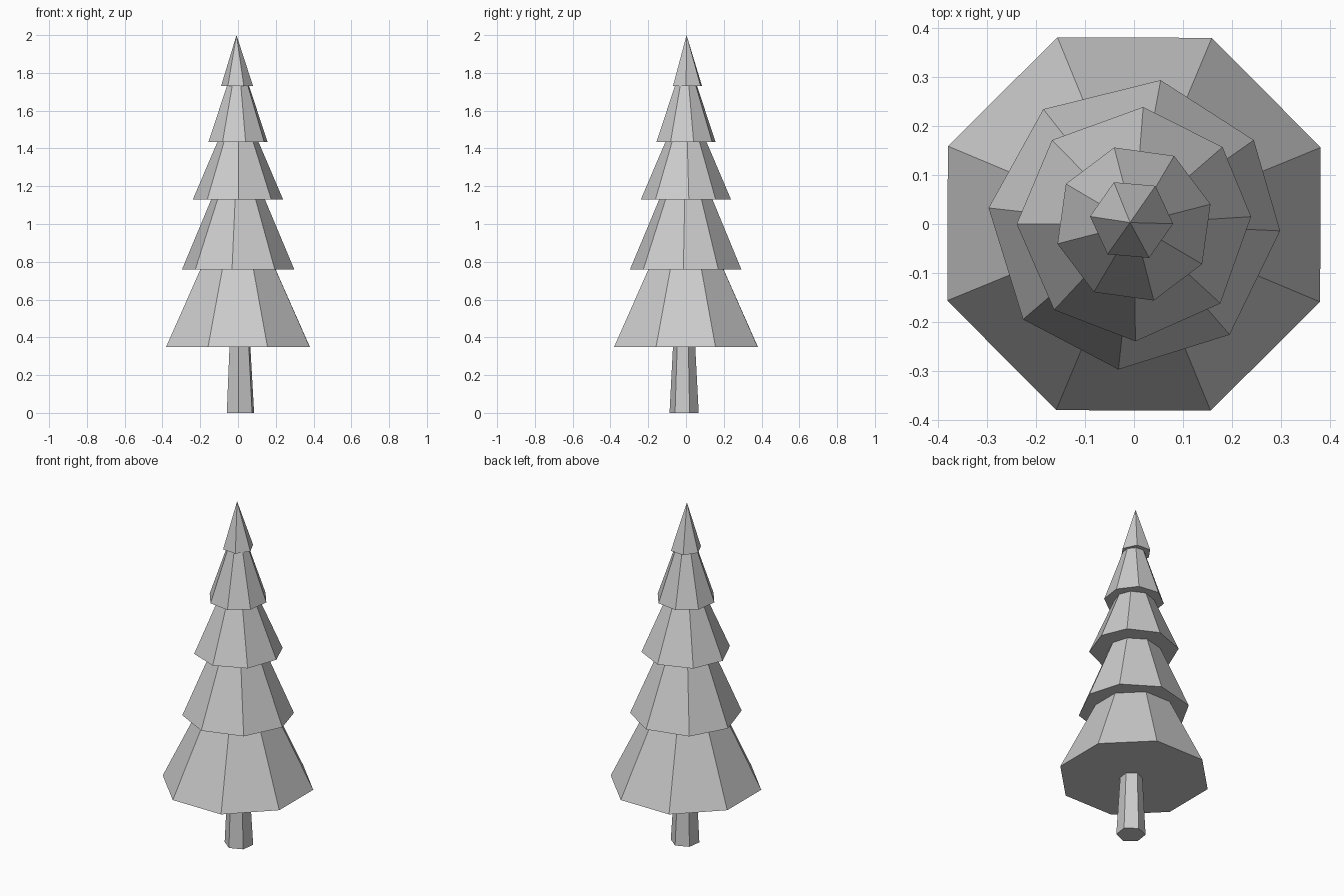
import bpy, bmesh
from math import cos, sin, radians

if "Cube" in bpy.data.objects:
    bpy.data.objects.remove(bpy.data.objects["Cube"])


def ring(n, radius, phase, cx=0.0, cy=0.0):
    """Regular polygon in plan, phase in degrees."""
    return [(cx + radius * cos(radians(phase + 360 * i / n)),
             cy + radius * sin(radians(phase + 360 * i / n))) for i in range(n)]


def polar(radius, angles):
    """Slightly uneven polygon from hand-set corner angles."""
    return [(radius * cos(radians(a)), radius * sin(radians(a))) for a in angles]


def add_object(name, bm):
    bmesh.ops.recalc_face_normals(bm, faces=bm.faces[:])
    mesh = bpy.data.meshes.new(name)
    bm.to_mesh(mesh)
    bm.free()
    bpy.context.collection.objects.link(bpy.data.objects.new(name, mesh))


def cone(name, base, z0, apex):
    bm = bmesh.new()
    low = [bm.verts.new((x, y, z0)) for x, y in base]
    tip = bm.verts.new(apex)
    bm.faces.new(low[::-1])
    for i, v in enumerate(low):
        bm.faces.new((v, low[(i + 1) % len(low)], tip))
    add_object(name, bm)


def frustum(name, base, z0, top, z1):
    bm = bmesh.new()
    low = [bm.verts.new((x, y, z0)) for x, y in base]
    high = [bm.verts.new((x, y, z1)) for x, y in top]
    bm.faces.new(low[::-1])
    bm.faces.new(high)
    n = len(low)
    for i in range(n):
        j = (i + 1) % n
        bm.faces.new((low[i], low[j], high[j], high[i]))
    add_object(name, bm)


# Tapered six-sided trunk
frustum("trunk", ring(6, 0.078, 22, 0.013, -0.01), 0.0,
        ring(6, 0.058, 22, 0.01, -0.01), 0.38)

# Foliage tiers, bottom to top
cone("foliage_1", ring(8, 0.411, 22.3), 0.35, (0, 0, 1.21))
cone("foliage_2", polar(0.298, (-2.7, 35, 79.5, 128.3, 173.7, 220.7, 263.9, 310.8)),
     0.76, (0, 0, 1.47))
cone("foliage_3", polar(0.239, (3.6, 41, 85.5, 134.3, 180, 227.1, 270.7, 317.4)),
     1.13, (0, 0, 1.69))
cone("foliage_4", ring(8, 0.161, 14.5), 1.435, (0, 0, 1.91))
cone("foliage_top", ring(6, 0.085, -5, -0.005, 0.008), 1.73, (-0.008, 0.003, 2.0))
